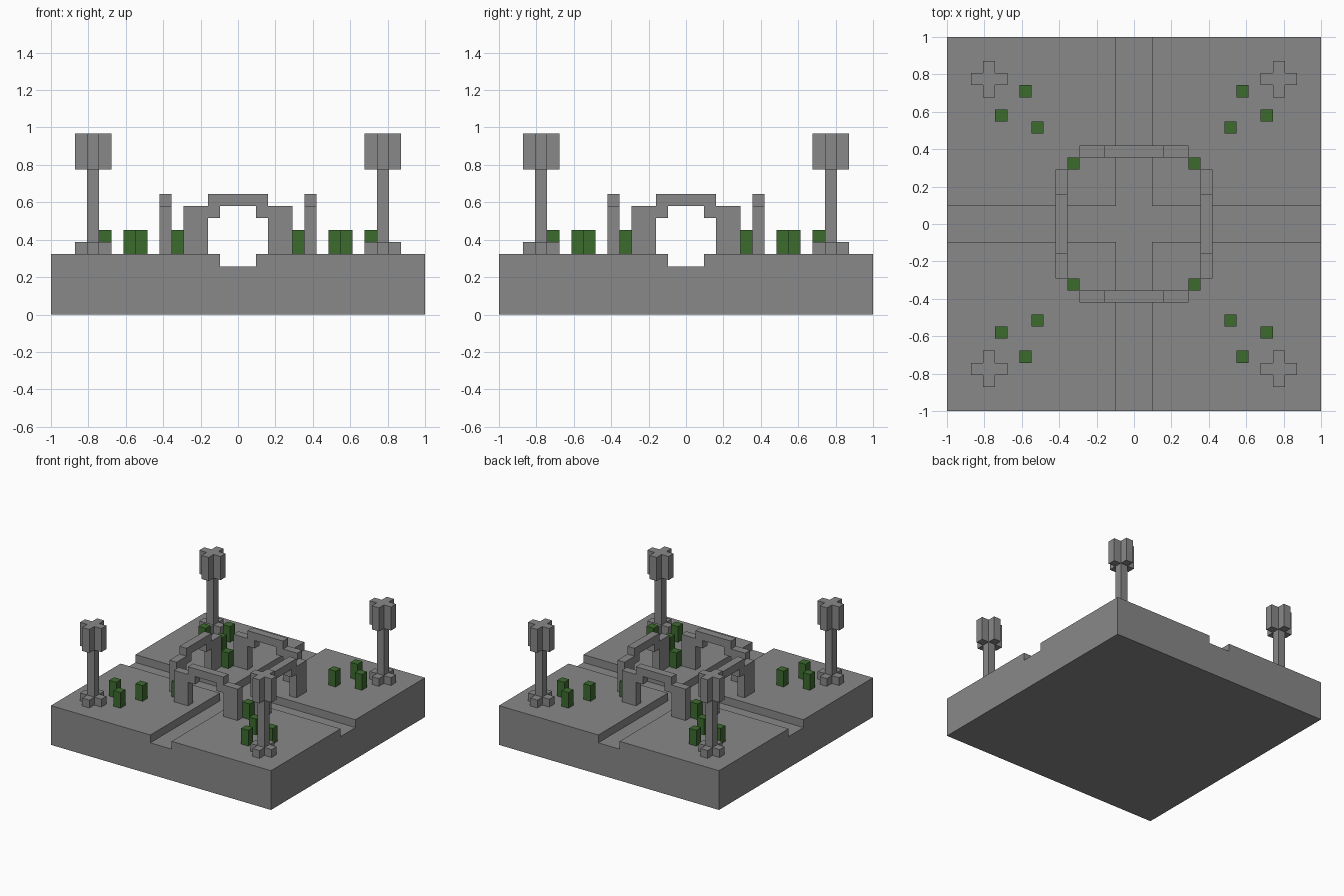
import bpy
import bmesh
from math import pi
from mathutils import Matrix, Vector

U = 2 / 31  # one block of the model

cube = bpy.data.objects.get("Cube")
if cube:
    bpy.data.objects.remove(cube, do_unlink=True)


def make_material(name, rgb):
    mat = bpy.data.materials.new(name)
    mat.use_nodes = True
    colour = (*rgb, 1)
    mat.diffuse_color = colour
    bsdf = mat.node_tree.nodes["Principled BSDF"]
    bsdf.inputs["Base Color"].default_value = colour
    bsdf.inputs["Roughness"].default_value = 0.9
    return mat


stone = make_material("stone grey", (0.25, 0.25, 0.25))
leaf = make_material("leaf green", (0.045, 0.145, 0.027))


def finish(bm, name, mat):
    """Scale from blocks to units and make an object."""
    bmesh.ops.recalc_face_normals(bm, faces=bm.faces)
    bmesh.ops.scale(bm, vec=(U, U, U), verts=bm.verts)
    mesh = bpy.data.meshes.new(name)
    bm.to_mesh(mesh)
    bm.free()
    mesh.materials.append(mat)
    obj = bpy.data.objects.new(name, mesh)
    bpy.context.collection.objects.link(obj)
    return obj


def add_prism(bm, points, depth):
    """Extrude a closed outline of 3D points along a vector."""
    face = bm.faces.new([bm.verts.new(p) for p in points])
    result = bmesh.ops.extrude_face_region(bm, geom=[face], use_keep_orig=True)
    moved = [g for g in result["geom"] if isinstance(g, bmesh.types.BMVert)]
    bmesh.ops.translate(bm, vec=depth, verts=moved)


def add_box(bm, x, y, low, high, size=1):
    matrix = Matrix.Translation((x, y, (low + high) / 2)) @ Matrix.Diagonal((size, size, high - low, 1))
    bmesh.ops.create_cube(bm, size=1, matrix=matrix)


def add_plus(bm, x, y, low, high):
    """Upright prism with a plus-shaped plan, three blocks across."""
    arm = [(1.5, -0.5), (1.5, 0.5), (0.5, 0.5)]
    outline = []
    for turn in range(4):
        rot = Matrix.Rotation(turn * pi / 2, 2)
        outline += [rot @ Vector(p) for p in arm]
    add_prism(bm, [(x + p.x, y + p.y, low) for p in outline], (0, 0, high - low))


# Ground slab, with two crossing channels left between raised corners
bm = bmesh.new()
add_box(bm, 0, 0, 0, 4, size=31)
for axis in ((1, 0, 0), (0, 1, 0)):
    for side in (-1.5, 1.5):
        bmesh.ops.bisect_plane(bm, geom=bm.verts[:] + bm.edges[:] + bm.faces[:],
                               plane_co=Vector(axis) * side, plane_no=axis)
corners = []
for face in bm.faces:
    c = face.calc_center_median()
    if face.normal.z > 0.9 and min(abs(c.x), abs(c.y)) > 1.5:
        corners.append(face)
raised = bmesh.ops.extrude_face_region(bm, geom=corners)["geom"]
bmesh.ops.translate(bm, vec=(0, 0, 1), verts=[g for g in raised if isinstance(g, bmesh.types.BMVert)])
bmesh.ops.dissolve_limit(bm, angle_limit=0.01, verts=bm.verts, edges=bm.edges)
finish(bm, "ground", stone)

# Four stepped arches, one across each channel
half = [(1.5, 9), (1.5, 8), (2.5, 8), (2.5, 5), (4.5, 5), (4.5, 9), (2.5, 9), (2.5, 10)]
outline = half + [(-x, z) for x, z in reversed(half)]
for turn, side in enumerate(("front", "left", "back", "right")):
    bm = bmesh.new()
    add_prism(bm, [(x, -6.5, z) for x, z in outline], (0, 1, 0))
    bmesh.ops.rotate(bm, verts=bm.verts, matrix=Matrix.Rotation(turn * pi / 2, 3, "Z"))
    finish(bm, side + "_arch", stone)

# Corner towers and bushes
for sx, x_name in ((1, "left"), (-1, "right")):
    for sy, y_name in ((-1, "front"), (1, "back")):
        corner = y_name + "_" + x_name
        bm = bmesh.new()
        add_plus(bm, 12 * sx, 12 * sy, 5, 6)
        add_box(bm, 12 * sx, 12 * sy, 6, 12)
        add_plus(bm, 12 * sx, 12 * sy, 12, 15)
        finish(bm, corner + "_tower", stone)

        bm = bmesh.new()
        for x, y in ((5, 5), (8, 8), (9, 11), (11, 9)):
            add_box(bm, x * sx, y * sy, 5, 7)
        finish(bm, corner + "_bushes", leaf)
